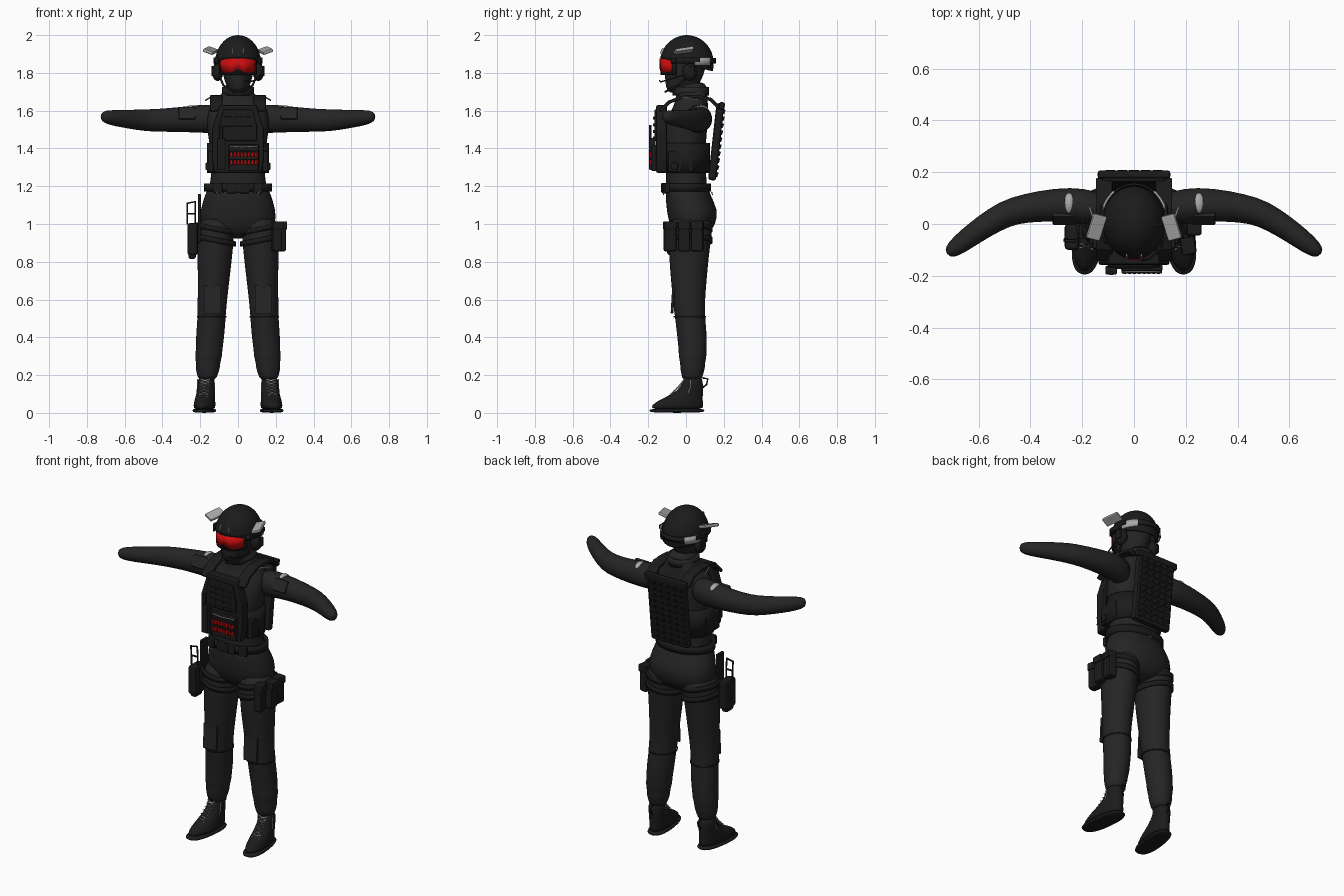
import bpy, bmesh, math
from mathutils import Vector

old = bpy.data.objects.get("Cube")
if old:
    bpy.data.objects.remove(old, do_unlink=True)


def material(name, r, g, b):
    m = bpy.data.materials.new(name)
    m.use_nodes = True
    m.diffuse_color = (r, g, b, 1)
    m.node_tree.nodes["Principled BSDF"].inputs["Base Color"].default_value = (r, g, b, 1)
    return m


CLOTH = material("black cloth", .018, .018, .018)
GEAR = material("dark gear", .011, .011, .011)
RED = material("red", .6, .004, .004)
LIGHT = material("light grey", .4, .4, .4)
LACE = material("lace white", .6, .6, .6)


def finish(name, bm, mat, smooth=False):
    bmesh.ops.recalc_face_normals(bm, faces=bm.faces)
    me = bpy.data.meshes.new(name)
    bm.to_mesh(me)
    bm.free()
    me.materials.append(mat)
    for p in me.polygons:
        p.use_smooth = smooth
    ob = bpy.data.objects.new(name, me)
    bpy.context.collection.objects.link(ob)
    return ob


def bevel(ob, width):
    mod = ob.modifiers.new("bevel", "BEVEL")
    mod.width, mod.segments = width, 2
    return ob


def loft(name, rings, mat, sideways=False, power=2, seg=20):
    """Skin rings (x, y, z, radius a, radius b), level or square to a sideways path."""
    bm = bmesh.new()
    loops = []
    centres = [Vector(r[:3]) for r in rings]
    for i, (c, r) in enumerate(zip(centres, rings)):
        u, v = Vector((1, 0, 0)), Vector((0, 1, 0))
        if sideways:
            t = centres[min(i + 1, len(rings) - 1)] - centres[max(i - 1, 0)]
            v = Vector((0, 0, 1))
            u = t.cross(v).normalized()
        loop = []
        for k in range(seg):
            a = math.tau * k / seg
            ca, sa = (math.copysign(abs(f) ** (2 / power), f) for f in (math.cos(a), math.sin(a)))
            loop.append(bm.verts.new(c + u * r[3] * ca + v * r[4] * sa))
        loops.append(loop)
    for a, b in zip(loops, loops[1:]):
        for k in range(seg):
            bm.faces.new((a[k], a[k - 1], b[k - 1], b[k]))
    bm.faces.new(loops[0])
    bm.faces.new(loops[-1])
    ob = finish(name, bm, mat, True)
    ob.modifiers.new("soft", "SUBSURF").levels = 1
    return ob


def box(name, centre, size, mat, rot=(0, 0, 0), edge=.006):
    bm = bmesh.new()
    bmesh.ops.create_cube(bm, size=1)
    bmesh.ops.scale(bm, vec=size, verts=bm.verts)
    ob = finish(name, bm, mat)
    ob.location, ob.rotation_euler = centre, rot
    return bevel(ob, min(edge, min(size) * .3))


def ball(name, centre, radii, mat):
    bm = bmesh.new()
    bmesh.ops.create_uvsphere(bm, u_segments=24, v_segments=12, radius=1)
    bmesh.ops.scale(bm, vec=radii, verts=bm.verts)
    ob = finish(name, bm, mat, True)
    ob.location = centre
    return ob


def prism(name, outline, y0, y1, mat, edge=.01):
    bm = bmesh.new()
    face = bm.faces.new([bm.verts.new((x, y0, z)) for x, z in outline])
    ext = bmesh.ops.extrude_face_region(bm, geom=[face])["geom"]
    bmesh.ops.translate(bm, vec=(0, y1 - y0, 0), verts=[g for g in ext if isinstance(g, bmesh.types.BMVert)])
    return bevel(finish(name, bm, mat), edge)


def arc(name, rx, ry, cy, low, high, a0, a1, mat, thick=.008, cx=0, seg=28):
    """Curved plate round an upright axis; angle 0 faces the front."""
    bm = bmesh.new()
    rows = []
    for k in range(seg + 1):
        a = a0 + (a1 - a0) * k / seg
        x, y = cx + rx * math.sin(a), cy - ry * math.cos(a)
        rows.append([bm.verts.new((x, y, h(a) if callable(h) else h)) for h in (low, high)])
    for p, q in zip(rows, rows[1:]):
        bm.faces.new((p[0], q[0], q[1], p[1]))
    bmesh.ops.remove_doubles(bm, verts=bm.verts, dist=.0001)
    ob = finish(name, bm, mat, True)
    mod = ob.modifiers.new("thick", "SOLIDIFY")
    mod.thickness, mod.offset = thick, 0
    return ob


def tube(name, pts, radius, mat, closed=False):
    cu = bpy.data.curves.new(name, "CURVE")
    cu.dimensions, cu.bevel_depth, cu.bevel_resolution = "3D", radius, 1
    sp = cu.splines.new("POLY")
    sp.points.add(len(pts) - 1)
    for p, co in zip(sp.points, pts):
        p.co = (*co, 1)
    sp.use_cyclic_u = closed
    cu.use_fill_caps = True
    cu.materials.append(mat)
    ob = bpy.data.objects.new(name, cu)
    bpy.context.collection.objects.link(ob)
    return ob


# Torso, pelvis and head
loft("torso", [(0, .01, 1.14, .16, .11), (0, 0, 1.22, .15, .11), (0, 0, 1.3, .138, .105),
               (0, -.01, 1.42, .152, .115), (0, 0, 1.52, .168, .115), (0, .02, 1.6, .165, .1),
               (0, .03, 1.65, .125, .085), (0, .03, 1.69, .08, .085), (0, .03, 1.76, .066, .08)], CLOTH, power=2.4)
loft("pelvis", [(0, 0, 1.23, .15, .11), (0, .01, 1.15, .178, .12), (0, .033, 1.08, .2, .137),
                (0, .035, 1, .207, .128), (0, .03, .92, .15, .075)], CLOTH, power=2.2)
arc("collar", .078, .09, .025, 1.68, 1.725, -math.pi, math.pi, CLOTH, .012)
loft("masked_head", [(0, -.04, 1.69, .035, .05), (0, -.025, 1.72, .058, .083), (0, -.01, 1.78, .08, .103),
                     (0, 0, 1.86, .093, .115), (0, 0, 1.95, .08, .1)], CLOTH)

# Helmet shell, cut by a plane that drops toward the back
bm = bmesh.new()
bmesh.ops.create_uvsphere(bm, u_segments=40, v_segments=24, radius=1)
bmesh.ops.scale(bm, vec=(.122, .143, .15), verts=bm.verts)
bmesh.ops.translate(bm, vec=(0, .004, 1.85), verts=bm.verts)
bmesh.ops.bisect_plane(bm, geom=bm.verts[:] + bm.edges[:] + bm.faces[:], plane_co=(0, 0, 1.845),
                       plane_no=(0, .26, 1), clear_inner=True)
helmet = finish("helmet", bm, GEAR, True)
helmet.modifiers.new("thick", "SOLIDIFY").thickness = .012

# Goggles
arc("goggle_frame", .103, .128, 0, 1.79, 1.885, -1.15, 1.15, GEAR, .014)
arc("goggle_lens", .108, .136, 0, lambda a: 1.8 + .022 * math.exp(-(a / .22) ** 2) + .012 * a ** 4,
    lambda a: 1.876 - .006 * a * a, -1, 1, RED, .006)
arc("goggle_strap", .127, .15, .004, 1.85, 1.88, 1, math.tau - 1, GEAR, .008)

for s, side in ((1, "left"), (-1, "right")):
    # Helmet fittings
    box(side + "_helmet_rail", (s * .123, .01, 1.87), (.016, .13, .025), GEAR)
    box(side + "_helmet_wing", (s * .145, -.012, 1.918), (.056, .1, .018), LIGHT, (.15, s * -.35, s * .25), .008)
    a = sorted((s * 1.85, s * 2.5))
    arc(side + "_rear_panel", .129, .152, .004, 1.838, 1.882, *a, LIGHT, .008)
    box(side + "_front_clip", (s * .028, -.127, 1.915), (.006, .012, .03), LIGHT, (-.4, 0, 0))
    ball(side + "_ear_cup", (s * .108, .02, 1.805), (.03, .04, .048), GEAR)
    box(side + "_ear_radio", (s * .132, .03, 1.81), (.016, .035, .055), GEAR)
    tube(side + "_chin_strap", [(s * .1, .02, 1.79), (s * .078, -.04, 1.735), (s * .045, -.09, 1.71), (0, -.11, 1.7)], .006, GEAR)

    # Arm with tapered mitten end and shoulder patch
    arm = [(.1, .05, 1.555, .06, .08), (.2, .07, 1.558, .072, .075), (.3, .075, 1.553, .065, .067),
           (.42, .062, 1.549, .056, .061), (.5, .04, 1.549, .052, .058), (.58, -.01, 1.555, .046, .05),
           (.65, -.06, 1.56, .041, .043), (.7, -.1, 1.567, .033, .036), (.722, -.116, 1.568, .016, .018)]
    loft(side + "_arm", [(s * r[0], *r[1:]) for r in arm], CLOTH, sideways=True)
    ball(side + "_shoulder_patch", (s * .25, .077, 1.603), (.025, .042, .026), LIGHT)
    box(side + "_sleeve_pocket", (s * .27, .02, 1.585), (.09, .02, .07), CLOTH, (-.5, 0, 0))

    # Leg
    leg = [(.11, .03, 1.05, .1, .125), (.118, .022, .95, .099, .115), (.123, .015, .82, .093, .106),
           (.129, .015, .7, .084, .095), (.137, .015, .58, .078, .085), (.14, .022, .5, .075, .08),
           (.148, .033, .4, .076, .08), (.153, .035, .33, .07, .074), (.156, .035, .3, .073, .075),
           (.158, .035, .265, .064, .066), (.16, .035, .24, .066, .067), (.162, .033, .205, .056, .058),
           (.163, .033, .17, .046, .052)]
    loft(side + "_leg", [(s * r[0], *r[1:]) for r in leg], CLOTH)
    arc(side + "_knee_seam", .077, .083, .02, .505, .512, -math.pi, math.pi, GEAR, .004, s * .139)
    box(side + "_knee_patch", (s * .135, -.07, .6), (.09, .014, .15), CLOTH, (-.06, 0, 0))
    for k in range(2):
        z = .9 + .06 * k
        arc(side + "_thigh_strap", .103, .116, .02, lambda a: z + .02 * s * math.sin(a),
            lambda a: z + .028 + .02 * s * math.sin(a), -math.pi, math.pi, GEAR, .01, s * .119)

    # Boot, turned slightly outward
    boot = [loft(side + "_boot", [(0, -.082, .015, .056, .145), (0, -.08, .04, .057, .14), (0, -.062, .068, .054, .118),
                                  (0, -.025, .1, .05, .082), (0, .001, .14, .046, .056), (0, .003, .2, .047, .053)], GEAR),
            loft(side + "_sole", [(0, -.083, 0, .057, .146), (0, -.083, .012, .06, .15), (0, -.083, .024, .059, .148)],
                 GEAR, power=2.5),
            tube(side + "_heel_loop", [(0, .05, .13), (0, .075, .15), (0, .082, .18), (0, .055, .185)], .005, GEAR)]
    for flip in (1, -1):
        pts = [(flip * (-1) ** k * .026, -.13 + .016 * k - .004 * max(0, k - 4), .083 + .016 * k) for k in range(7)]
        boot.append(tube(side + "_laces", pts, .003, LACE))
        boot.append(tube(side + "_lace_edge", [(flip * .047, -.03, .1), (flip * .046, -.015, .14), (flip * .044, -.018, .18)], .002, LACE))
    for ob in boot:
        ob.location = (s * .168, .034, 0)
        ob.rotation_euler.z = s * .12

    # Vest shoulder straps, cords and side pouches
    yz = [(-.135, 1.6), (-.09, 1.645), (-.02, 1.672), (.06, 1.675), (.13, 1.66), (.17, 1.62)]
    for (y0, z0), (y1, z1) in zip(yz, yz[1:]):
        box(side + "_shoulder_strap", (s * .115, (y0 + y1) / 2, (z0 + z1) / 2),
            (.065, math.hypot(y1 - y0, z1 - z0) + .012, .018), GEAR, (math.atan2(z1 - z0, y1 - y0), 0, 0))
    tube(side + "_shoulder_cord", [(s * .172, .065, 1.655), (s * .15, 0, 1.668), (s * .125, -.065, 1.66)], .004, LIGHT)
    box(side + "_side_pouch", (s * .145, -.03, 1.33), (.03, .13, .11), GEAR)
    box(side + "_side_buckle", (s * .157, -.06, 1.305), (.03, .035, .04), GEAR)
    # Belt pouches
    for x in (.035, .105):
        box(side + "_belt_pouch", (s * x, -.118 + x * .15, 1.19), (.05, .025, .055), GEAR, (0, 0, s * .2))
    tube(side + "_belt_clip", [(s * .085, -.118, 1.165), (s * .1, -.12, 1.155), (s * .115, -.112, 1.17)], .003, LIGHT)

# Microphone boom
tube("microphone_boom", [(.12, -.01, 1.79), (.105, -.09, 1.765), (.06, -.135, 1.752), (.03, -.14, 1.76)], .004, GEAR)

# Vest: waist band, front plate, webbing and pouches
arc("waist_band", .156, .125, -.005, 1.27, 1.43, -math.pi, math.pi, GEAR, .014)
prism("front_plate", [(-.125, 1.27), (.125, 1.27), (.138, 1.34), (.138, 1.5), (.098, 1.63), (-.098, 1.63),
                      (-.138, 1.5), (-.138, 1.34)], -.158, -.1, GEAR)
prism("chest_panel", [(-.1, 1.44), (.1, 1.44), (.1, 1.52), (.078, 1.605), (-.078, 1.605), (-.1, 1.52)],
      -.168, -.15, GEAR, .005)
for k in range(4):
    for x in (-.05, 0, .05):
        box("front_webbing", (x, -.17, 1.455 + .035 * k), (.042, .008, .016), GEAR, edge=.002)
box("shell_holder", (.03, -.169, 1.35), (.16, .026, .14), GEAR)
for z in (1.326, 1.367):
    for k in range(8):
        box("red_shell", (-.035 + .0185 * k, -.186, z), (.013, .014, .026), RED, edge=.004)
for z in (1.345, 1.388):
    box("shell_band", (.03, -.185, z), (.155, .012, .01), GEAR, edge=.002)
tube("holder_trim", [(-.04, -.183, 1.412), (.02, -.184, 1.407), (.1, -.183, 1.412)], .003, LIGHT)
box("chest_radio", (-.088, -.178, 1.37), (.045, .034, .17), GEAR)
box("radio_aerial", (-.088, -.19, 1.47), (.016, .014, .11), GEAR)

# Back panel with rows of webbing, leaning backward at the top
lean = -.11
box("back_panel", (0, .16, 1.435), (.25, .042, .41), GEAR, (lean, 0, 0), .018)
box("back_panel_top", (0, .19, 1.625), (.28, .03, .04), GEAR, (lean, 0, 0), .01)
for row in range(10):
    h = -.175 + .037 * row
    for col in range(5):
        box("back_webbing", (-.092 + .046 * col, .183 - lean * h, 1.437 + h), (.038, .012, .024), GEAR, (lean - .2, 0, 0), .003)

# Belt
arc("belt", .172, .122, .004, 1.172, 1.215, -math.pi, math.pi, GEAR, .014)
box("belt_buckle", (0, -.124, 1.193), (.045, .016, .05), GEAR)
tube("rear_belt_ring", [(-.012, .136, 1.17), (0, .14, 1.155), (.012, .136, 1.17)], .003, LIGHT)

# Left thigh pouches
for y, x in ((-.085, .205), (-.01, .228), (.06, .222)):
    box("thigh_pouch", (x, y, .93), (.05, .064, .15), GEAR, (0, 0, -y * 2), .01)
    box("thigh_pouch_flap", (x + .004, y, .992), (.056, .068, .045), GEAR, (0, 0, -y * 2), .008)

# Right thigh holster with open grip frame
box("holster", (-.24, -.05, .92), (.056, .1, .17), GEAR, edge=.014)
box("holster_tip", (-.243, -.05, .84), (.04, .07, .05), GEAR, edge=.012)
box("holster_hanger", (-.205, -.03, 1.03), (.016, .06, .26), GEAR)
tube("grip_frame", [(-.268, -.06, 1), (-.268, -.065, 1.11), (-.226, -.065, 1.118), (-.226, -.06, 1)], .006, GEAR, True)
tube("grip_bar", [(-.268, -.063, 1.055), (-.226, -.063, 1.055)], .005, GEAR)
